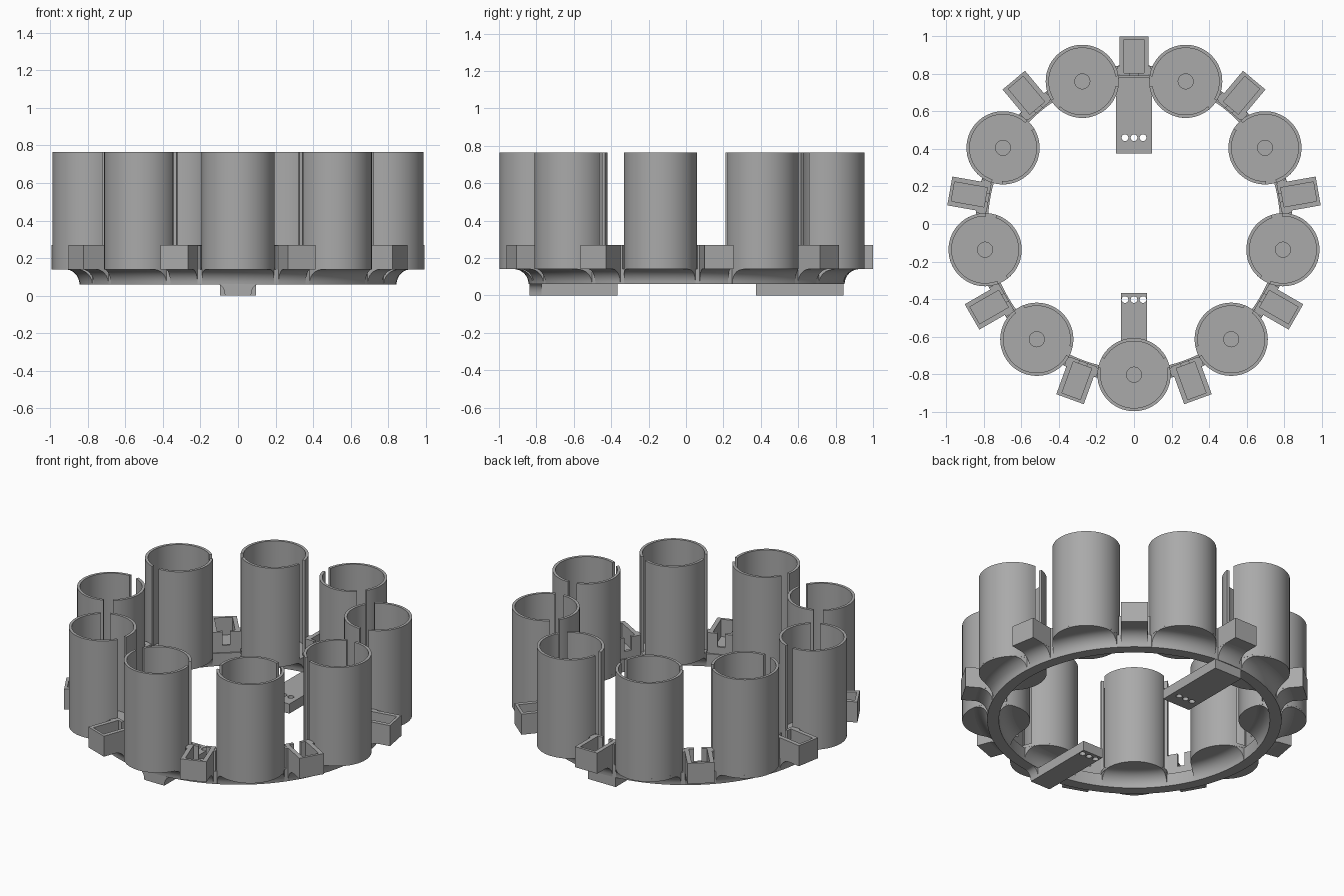
import bpy, bmesh, math
from mathutils import Matrix, Vector

if "Cube" in bpy.data.objects:
    bpy.data.objects.remove(bpy.data.objects["Cube"])

CY = 0.003                      # y of the carousel centre
R, RC, RI = 0.806, 0.195, 0.178  # cup circle, cup outer and inner radius
STEP = math.radians(40)
CUPS = [math.radians(-90) + i * STEP for i in range(9)]
BOXES = [math.radians(90) + i * STEP for i in range(9)]
FLOOR, TOP = 0.14, 0.765

grey = bpy.data.materials.new("grey plastic")
grey.diffuse_color = (0.40, 0.40, 0.40, 1)
grey.use_nodes = True
grey.node_tree.nodes["Principled BSDF"].inputs["Base Color"].default_value = grey.diffuse_color


def finish(bm, name, smooth=True):
    bmesh.ops.recalc_face_normals(bm, faces=bm.faces)
    me = bpy.data.meshes.new(name)
    bm.to_mesh(me)
    bm.free()
    ob = bpy.data.objects.new(name, me)
    bpy.context.collection.objects.link(ob)
    me.materials.append(grey)
    if smooth:
        shade(ob)
    return ob


def shade(ob):
    bpy.ops.object.select_all(action='DESELECT')
    ob.select_set(True)
    bpy.context.view_layer.objects.active = ob
    bpy.ops.object.shade_smooth_by_angle(angle=math.radians(30))


def sweep(bm, section, a0, a1, n, centre):
    """Turn a closed (radius, z) section about a vertical axis, with end caps if not a full turn."""
    full = abs(a1 - a0 - math.tau) < 1e-6
    rings = []
    for i in range(n if full else n + 1):
        a = a0 + (a1 - a0) * i / n
        rings.append([bm.verts.new((centre[0] + r * math.cos(a), centre[1] + r * math.sin(a), z))
                      for r, z in section])
    m = len(section)
    for i in range(n):
        p, q = rings[i], rings[(i + 1) % len(rings)]
        for j in range(m):
            k = (j + 1) % m
            bm.faces.new((p[j], p[k], q[k], q[j]))
    if not full:
        bm.faces.new(rings[0])
        bm.faces.new(rings[-1])


def block(bm, x0, x1, y0, y1, z0, z1, mat=Matrix()):
    vs = bmesh.ops.create_cube(bm, size=1)['verts']
    for v in vs:
        v.co = mat @ Vector(((x0 + x1) / 2 + v.co.x * (x1 - x0),
                             (y0 + y1) / 2 + v.co.y * (y1 - y0),
                             (z0 + z1) / 2 + v.co.z * (z1 - z0)))


def radial(a):
    """Local x points outward from the carousel centre."""
    return Matrix.Translation((0, CY, 0)) @ Matrix.Rotation(a, 4, 'Z')


def cup_centre(a):
    return (R * math.cos(a), CY + R * math.sin(a))


# Cups: drilled floor and two wall arcs, split by slits facing the neighbours
slit = math.asin(0.027 / 0.187)
turn = math.radians(110)
wall = [(RI, FLOOR + 0.01), (RC, FLOOR + 0.01), (RC, TOP), (RI, TOP)]
base = [(0.04, FLOOR), (RC, FLOOR), (RC, FLOOR + 0.02), (0.04, FLOOR + 0.02)]
for a in CUPS:
    c = cup_centre(a)
    bm = bmesh.new()
    sweep(bm, base, 0, math.tau, 64, c)
    sweep(bm, wall, a - turn + slit, a + turn - slit, 40, c)
    sweep(bm, wall, a + turn + slit, a + math.tau - turn - slit, 24, c)
    finish(bm, "cup")

# Open boxes between the cups, with a notch in the inner wall
for a in BOXES:
    m = radial(a)
    bm = bmesh.new()
    block(bm, 0.785, 0.997, -0.078, 0.078, FLOOR, 0.16, m)      # floor
    block(bm, 0.98, 0.997, -0.078, 0.078, FLOOR, 0.27, m)       # outer wall
    block(bm, 0.785, 0.803, -0.055, 0.055, FLOOR, 0.185, m)     # notch sill
    for s in (-1, 1):
        y = sorted((s * 0.052, s * 0.078))
        block(bm, 0.785, 0.982, *y, FLOOR, 0.27, m)             # side wall
        y = sorted((s * 0.022, s * 0.06))
        block(bm, 0.785, 0.803, *y, FLOOR, 0.27, m)             # notch post
        y = sorted((s * 0.07, s * 0.09))
        block(bm, 0.79, 0.84, *y, FLOOR, 0.268, m)              # bridge to cup
    finish(bm, "box", False)

# Base ring
bm = bmesh.new()
sweep(bm, [(0.778, 0.06), (0.845, 0.06), (0.845, FLOOR), (0.778, FLOOR)],
      0, math.tau, 128, (0, CY))
finish(bm, "base_ring")


# Concave brackets: a flared ring trimmed to the cup and box outlines
def flare_ring(name):
    f = 0.08
    arc = [math.radians(90 * i / 8) for i in range(9)]
    outer = [(0.845 + f - f * math.cos(t), 0.0605 + f * math.sin(t)) for t in arc]
    inner = [(0.778 - f + f * math.cos(t), 0.0605 + f * math.sin(t)) for t in reversed(arc)]
    section = outer + [(0.845 + f, 0.143), (0.778 - f, 0.143)] + inner
    bm = bmesh.new()
    sweep(bm, section, 0, math.tau, 128, (0, CY))
    return finish(bm, name, False)


def trim(ob, cutter):
    mod = ob.modifiers.new("trim", 'BOOLEAN')
    mod.operation, mod.solver, mod.object = 'INTERSECT', 'EXACT', cutter
    bpy.context.view_layer.objects.active = ob
    bpy.ops.object.modifier_apply(modifier=mod.name)
    bpy.data.objects.remove(cutter)
    shade(ob)


bm = bmesh.new()
for a in CUPS:
    x, y = cup_centre(a)
    bmesh.ops.create_cone(bm, cap_ends=True, segments=64, radius1=RC - 0.001, radius2=RC - 0.001,
                          depth=0.2, matrix=Matrix.Translation((x, y, 0.1)))
trim(flare_ring("cup_brackets"), finish(bm, "cup_cutter", False))
bm = bmesh.new()
for a in BOXES:
    block(bm, 0.786, 0.99, -0.077, 0.077, 0, 0.2, radial(a))
trim(flare_ring("box_brackets"), finish(bm, "box_cutter", False))


# Mounting tabs under the ring, each with three screw holes
def tab(name, half, y_in, y_out, y_hole):
    cu = bpy.data.curves.new(name, 'CURVE')
    cu.dimensions, cu.fill_mode, cu.extrude = '2D', 'BOTH', 0.0305
    loops = [[(-half, y_in), (half, y_in), (half, y_out), (-half, y_out)]]
    for hx in (-0.048, 0, 0.048):
        loops.append([(hx + 0.018 * math.cos(t * math.tau / 20), y_hole + 0.018 * math.sin(t * math.tau / 20))
                      for t in range(20)])
    for pts in loops:
        sp = cu.splines.new('POLY')
        sp.points.add(len(pts) - 1)
        for p, (x, y) in zip(sp.points, pts):
            p.co = (x, y, 0, 1)
        sp.use_cyclic_u = True
    tmp = bpy.data.objects.new(name, cu)
    bpy.context.collection.objects.link(tmp)
    bpy.context.view_layer.update()
    me = bpy.data.meshes.new_from_object(tmp.evaluated_get(bpy.context.evaluated_depsgraph_get()))
    bpy.data.objects.remove(tmp)
    bm = bmesh.new()
    bm.from_mesh(me)
    bmesh.ops.remove_doubles(bm, verts=bm.verts, dist=1e-5)
    bmesh.ops.translate(bm, verts=bm.verts, vec=(0, 0, 0.0305))
    return finish(bm, name)


tab("back_tab", 0.097, 0.375, 0.842, 0.46)
tab("front_tab", 0.07, -0.367, -0.838, -0.403)

# Flared foot where the front tab meets the ring
bm = bmesh.new()
prof = [(0.07 + 0.04 * (1 - math.cos(t)), 0.061 * math.sin(t))
        for t in (math.radians(15 * i) for i in range(7))]
prof += [(-x, z) for x, z in reversed(prof)]
face = bm.faces.new([bm.verts.new((x, -0.838, z)) for x, z in prof])
ext = bmesh.ops.extrude_face_region(bm, geom=[face])['geom']
bmesh.ops.translate(bm, verts=[g for g in ext if isinstance(g, bmesh.types.BMVert)], vec=(0, 0.065, 0))
finish(bm, "front_foot")
